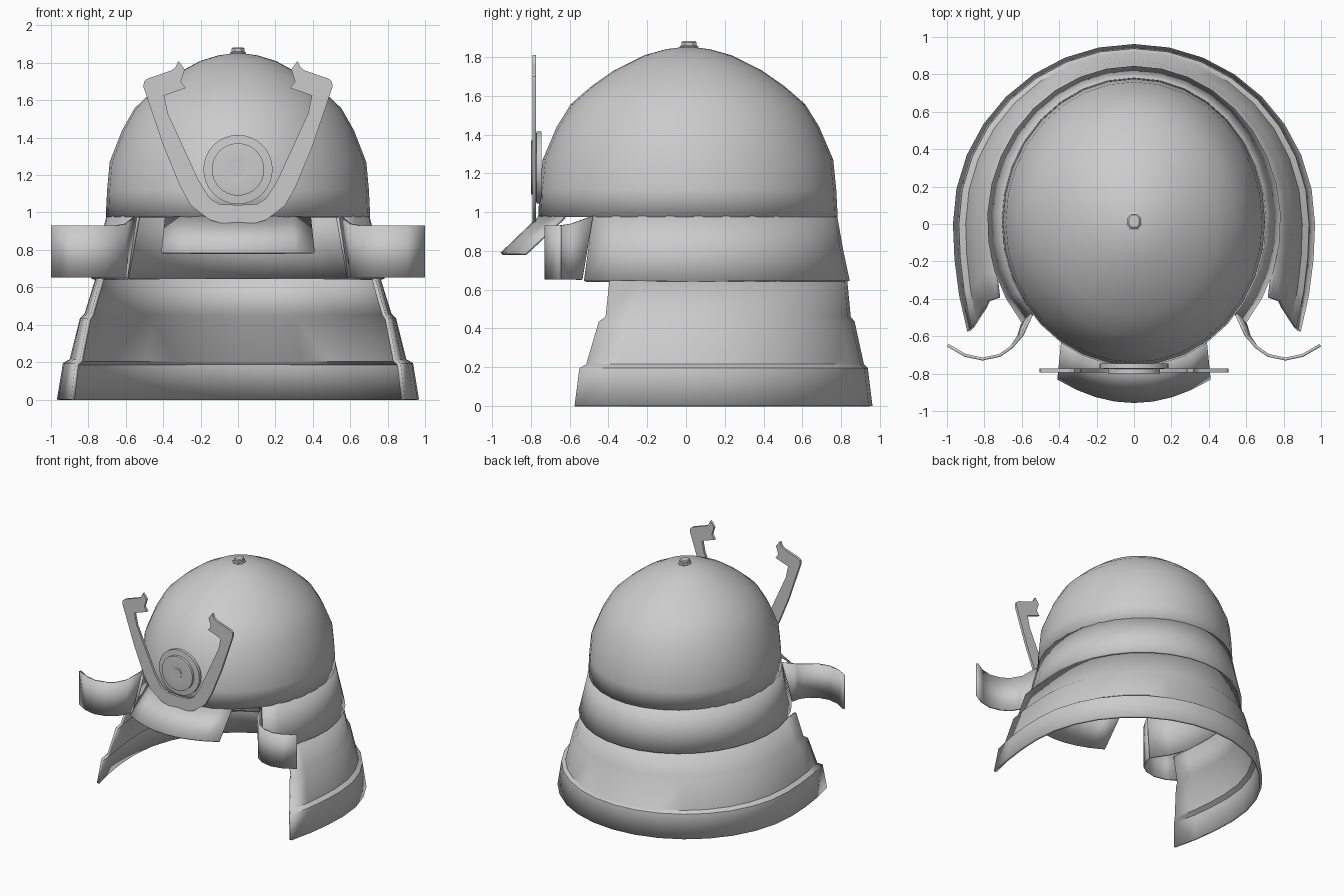
import bpy, bmesh, math
from math import sin, cos, pi, radians

if "Cube" in bpy.data.objects:
    bpy.data.objects.remove(bpy.data.objects["Cube"])


def make(name, bm, thick=0, mirror=False, angle=35):
    me = bpy.data.meshes.new(name)
    bm.to_mesh(me)
    bm.free()
    ob = bpy.data.objects.new(name, me)
    bpy.context.collection.objects.link(ob)
    if mirror:
        ob.modifiers.new("mirror", 'MIRROR')
    if thick:
        s = ob.modifiers.new("thickness", 'SOLIDIFY')
        s.thickness = thick
        s.offset = -1
    bpy.context.view_layer.objects.active = ob
    bpy.ops.object.select_all(action='DESELECT')
    ob.select_set(True)
    bpy.ops.object.shade_smooth_by_angle(angle=radians(angle))
    return ob


def grid(name, rows, thick=0.02, mirror=False, angle=35, fix=False):
    """Sheet from rows of points, outer side facing (column x row)."""
    bm = bmesh.new()
    vs = [[bm.verts.new(p) for p in r] for r in rows]
    for a, b in zip(vs, vs[1:]):
        for j in range(len(a) - 1):
            bm.faces.new((a[j], a[j + 1], b[j + 1], b[j]))
    bmesh.ops.remove_doubles(bm, verts=bm.verts, dist=0.0005)
    if fix:
        bmesh.ops.recalc_face_normals(bm, faces=bm.faces)
    return make(name, bm, thick, mirror, angle)


def ellipse_row(rx, ry, z, a0, a1, n, cy=0.01):
    return [(rx * cos(t), cy + ry * sin(t), z)
            for t in (a0 + (a1 - a0) * k / n for k in range(n + 1))]


# Dome: scale of the elliptical section against height
dome = [(1.01, .975), (1, 1.12), (.98, 1.27), (.885, 1.44), (.79, 1.557),
        (.65, 1.65), (.50, 1.73), (.29, 1.81), (.15, 1.84), (0, 1.855)]
grid("dome", [ellipse_row(.70 * s, .765 * s, z, 0, 2 * pi, 32) for s, z in dome])

# Flared brow band, open at the front
a0, a1 = radians(-40), radians(220)
band = [(.785, .835, .645), (.745, .80, .81), (.705, .77, .98)]
grid("brow_band", [ellipse_row(rx, ry, z, a0, a1, 24) for rx, ry, z in band])

# Neck guard: three stepped tiers, round at the back and straighter at the sides
tiers = [(.968, .962, -.575, 0), (.936, .938, -.55, .195), (.90, .918, -.515, .215),
         (.845, .87, -.45, .435), (.82, .85, -.415, .46), (.762, .832, -.395, .648)]
rows = []
for rx, ry, yend, z in tiers:
    side = [(rx * math.sqrt(1 - (y / 1.48) ** 2), y, z)
            for y in (yend, yend * .66, yend * .33)]
    back = [(rx * cos(pi * k / 16), ry * sin(pi * k / 16), z) for k in range(17)]
    rows.append(side + back + [(-x, y, z) for x, y, z in reversed(side)])
grid("neck_guard", rows)

# Curled side wings, mirrored
path = [(.61, -.605), (.65, -.665), (.715, -.71), (.81, -.73), (.905, -.71), (1, -.655)]
low = [(.59, -.54, .65)] + [(x, y, .652) for x, y in path]
high = [(.54, -.485, .98), (.59, -.595, .94)] + [(x, y, .93) for x, y in path[1:]]
grid("side_wings", [low, high], .016, mirror=True)

# Sloping visor
xs = [k / 4 for k in range(-4, 5)]
grid("visor", [
    [(.41 * t, -.957 + .125 * t * t, .79) for t in xs],
    [(.39 * t, .01 - .77 * math.sqrt(1 - (.39 * t / .70) ** 2), .98) for t in xs]], .015)

# Horned crest: right half outline, mirrored into a closed plate
half = [(0, .94), (.09, .943), (.15, .96), (.25, 1.035), (.31, 1.14), (.40, 1.36),
        (.505, 1.67), (.503, 1.70), (.485, 1.715), (.355, 1.76), (.335, 1.775),
        (.318, 1.81), (.285, 1.765), (.305, 1.70), (.28, 1.665), (.395, 1.625),
        (.375, 1.53), (.21, 1.17), (.15, 1.075), (.10, 1.045), (0, 1.04)]
outline = half + [(-x, z) for x, z in half[-2:0:-1]]
bm = bmesh.new()
face = bm.faces.new([bm.verts.new((x, -.793, z)) for x, z in outline])
ext = bmesh.ops.extrude_face_region(bm, geom=[face])
bmesh.ops.translate(bm, vec=(0, .02, 0),
                    verts=[v for v in ext["geom"] if isinstance(v, bmesh.types.BMVert)])
bmesh.ops.recalc_face_normals(bm, faces=bm.faces)
make("crest", bm)

# Crest medallion: turned about the front axis
turn = [(0, -.745), (.185, -.745), (.185, -.772), (.14, -.776), (.14, -.798),
        (.13, -.80), (.04, -.795), (.04, -.80), (0, -.80)]
grid("medallion", [[(r * cos(2 * pi * k / 32), y, 1.23 + r * sin(2 * pi * k / 32))
                    for k in range(33)] for r, y in turn], 0, fix=True)

# Top knob: rounded square foot and cap
knob = [(.0, 1.84), (.042, 1.84), (.042, 1.855), (.034, 1.86), (.034, 1.876),
        (.028, 1.882), (0, 1.882)]
corner = [(1, -.5), (1, .5), (.5, 1), (-.5, 1), (-1, .5), (-1, -.5), (-.5, -1), (.5, -1), (1, -.5)]
grid("top_knob", [[(r * x, .015 + 1.15 * r * y, z) for x, y in corner] for r, z in knob],
     0, fix=True)
